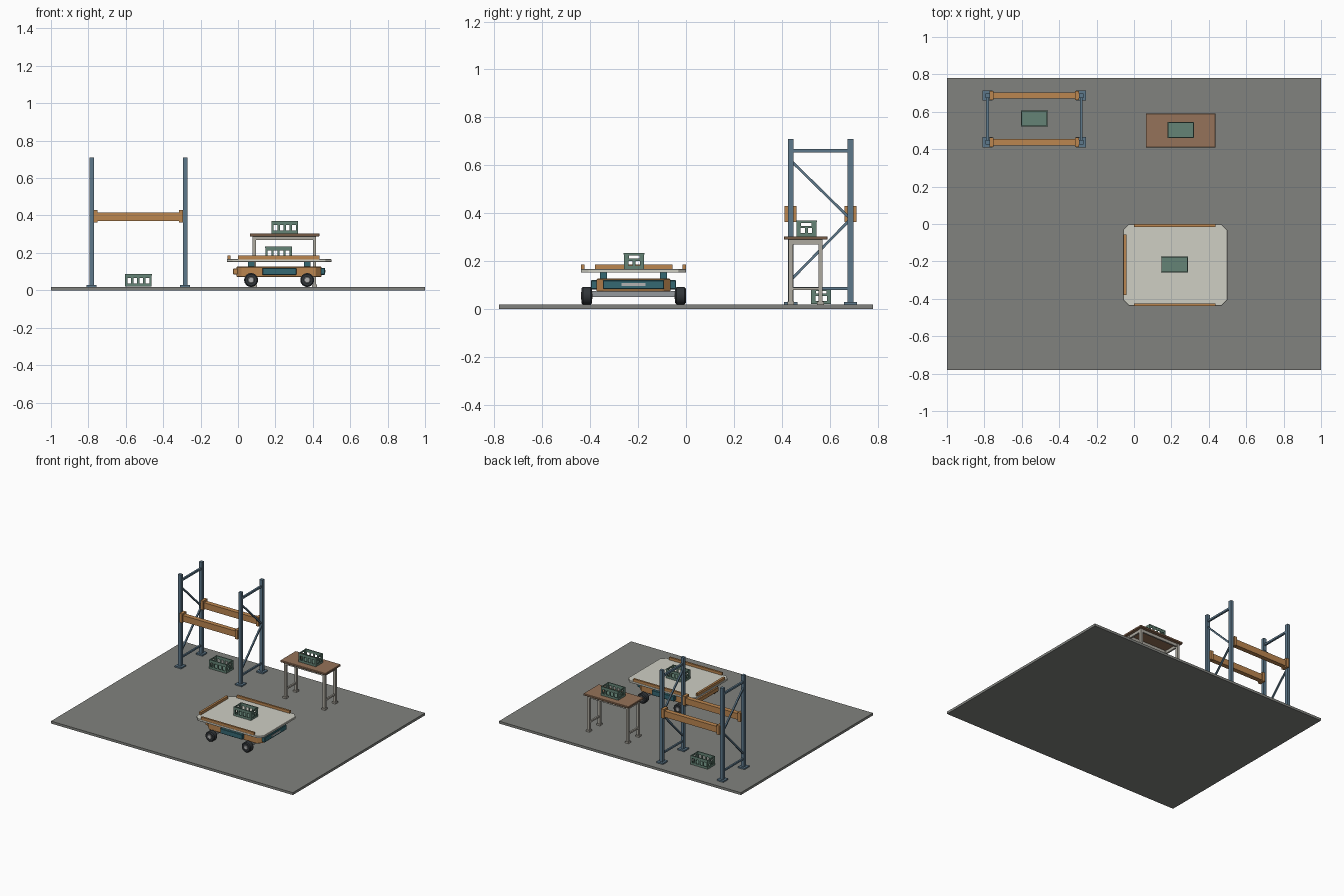
import bpy, bmesh
from math import pi
from mathutils import Vector, Matrix

if "Cube" in bpy.data.objects:
    bpy.data.objects.remove(bpy.data.objects["Cube"])

COL = dict(floor=(.22, .225, .21), blue=(.11, .19, .26), orange=(.5, .24, .08), wood=(.3, .17, .1),
           crate=(.13, .23, .18), leg=(.42, .4, .35), deck=(.62, .62, .55), teal=(.035, .14, .17),
           tyre=(.03, .035, .04), hub=(.45, .45, .45), metal=(.3, .32, .34))
MAT = {}
for n, c in COL.items():
    MAT[n] = bpy.data.materials.new(n)
    MAT[n].diffuse_color = (*c, 1)
FLOOR = 0.018


def finish(name, bm, col, bevel=0):
    bmesh.ops.recalc_face_normals(bm, faces=bm.faces)
    me = bpy.data.meshes.new(name)
    bm.to_mesh(me)
    bm.free()
    me.materials.append(MAT[col])
    ob = bpy.data.objects.new(name, me)
    bpy.context.collection.objects.link(ob)
    if bevel:
        m = ob.modifiers.new("bevel", 'BEVEL')
        m.width, m.segments = bevel, 1
    return ob


def add_box(bm, x0, x1, y0, y1, z0, z1):
    mat = Matrix.Translation(((x0 + x1) / 2, (y0 + y1) / 2, (z0 + z1) / 2)) @ \
        Matrix.Diagonal((x1 - x0, y1 - y0, z1 - z0, 1))
    bmesh.ops.create_cube(bm, size=1, matrix=mat)


def boxes(name, col, *bs, bevel=0):
    bm = bmesh.new()
    for b in bs:
        add_box(bm, *b)
    return finish(name, bm, col, bevel)


def bar(name, col, a, b, w):
    a, b = Vector(a), Vector(b)
    bm = bmesh.new()
    d = b - a
    mat = Matrix.Translation((a + b) / 2) @ d.to_track_quat('Z', 'X').to_matrix().to_4x4() @ \
        Matrix.Diagonal((w, w, d.length, 1))
    bmesh.ops.create_cube(bm, size=1, matrix=mat)
    return finish(name, bm, col)


def plate(name, col, x0, x1, y0, y1, z0, z1, c, bevel=0):
    # rectangle with cut corners, extruded upward
    pts = [(x0 + c, y0), (x1 - c, y0), (x1, y0 + c), (x1, y1 - c),
           (x1 - c, y1), (x0 + c, y1), (x0, y1 - c), (x0, y0 + c)]
    bm = bmesh.new()
    f = bm.faces.new([bm.verts.new((x, y, z0)) for x, y in pts])
    r = bmesh.ops.extrude_face_region(bm, geom=[f])
    bmesh.ops.translate(bm, vec=(0, 0, z1 - z0), verts=[v for v in r['geom'] if isinstance(v, bmesh.types.BMVert)])
    return finish(name, bm, col, bevel)


def lathe_y(name, col, profile, x, y, z, n=32):
    # profile of (radius, y offset), turned about the y axis
    bm = bmesh.new()
    vs = [bm.verts.new((r, o, 0)) for r, o in profile]
    es = [bm.edges.new(p) for p in zip(vs, vs[1:])]
    bmesh.ops.spin(bm, geom=vs + es, cent=(0, 0, 0), axis=(0, 1, 0), angle=2 * pi, steps=n)
    bmesh.ops.remove_doubles(bm, verts=bm.verts, dist=1e-5)
    bmesh.ops.translate(bm, vec=(x, y, z), verts=bm.verts)
    ob = finish(name, bm, col)
    bpy.context.view_layer.objects.active = ob
    ob.select_set(True)
    bpy.ops.object.shade_smooth_by_angle(angle=0.6)
    ob.select_set(False)


def crate(name, cx, cy, z):
    X, Y, H, t = .071, .042, .066, .005
    bs = [(-X, X, -Y, Y, 0, .005)]
    for s in (-1, 1):
        # long walls: strips and uprights leaving four windows
        y0, y1 = sorted((s * Y, s * (Y - t)))
        bs += [(-X, X, y0, y1, 0, .016), (-X, X, y0, y1, .046, H)]
        bs += [(x - w, x + w, y0, y1, .016, .046)
               for x, w in ((-.065, .006), (-.032, .006), (0, .006), (.032, .006), (.065, .006))]
        # short walls: hand slot above two windows
        x0, x1 = sorted((s * X, s * (X - t)))
        bs += [(x0, x1, -Y, Y, 0, .014), (x0, x1, -Y, Y, .034, .044), (x0, x1, -Y, Y, .055, H)]
        bs += [(x0, x1, y - w, y + w, .014, .034) for y, w in ((-.033, .009), (0, .006), (.033, .009))]
        bs += [(x0, x1, y - .01, y + .01, .044, .055) for y in (-.032, .032)]
    # top lip
        a, b = sorted((s * (Y + .0015), s * (Y - t)))
        bs.append((-X - .001, X + .001, a, b, H - .006, H + .001))
    ob = boxes(name, 'crate', *bs)
    ob.location = (cx, cy, z)


# floor slab
boxes("floor_slab", 'floor', (-1, 1, -.78, .78, 0, FLOOR))

# pallet rack
XS, YS = (-.783, -.283), (.437, .687)
for i, x in enumerate(XS):
    for j, y in enumerate(YS):
        boxes(f"rack_post_{i}{j}", 'blue', (x - .012, x + .012, y - .012, y + .012, FLOOR, .71))
        boxes(f"rack_foot_{i}{j}", 'blue', (x - .027, x + .027, y - .028, y + .028, FLOOR, .028))
        s = 1 if i == 0 else -1
        a, b = sorted((x + s * .01, x + s * .032))
        boxes(f"beam_connector_{i}{j}", 'orange', (a, b, y - .025, y + .025, .362, .43))
    for k, (za, zb, w) in enumerate(((.66, .66, .014), (.085, .085, .012), (.62, .375, .011), (.375, .12, .011))):
        bar(f"rack_brace_{i}{k}", 'blue', (x, YS[0] if k < 3 else YS[1], za), (x, YS[1] if k < 3 else YS[0], zb), w)
for j, y in enumerate(YS):
    boxes(f"rack_beam_{j}", 'orange', (-.765, -.301, y - .017, y + .017, .37, .416))

# work table
boxes("table_top", 'wood', (.063, .436, .409, .591, .289, .303), bevel=.002)
TX, TY = (.087, .409), (.438, .562)
for i, x in enumerate(TX):
    for j, y in enumerate(TY):
        boxes(f"table_leg_{i}{j}", 'leg', (x - .009, x + .009, y - .009, y + .009, FLOOR, .289))
        boxes(f"table_foot_{i}{j}", 'leg', (x - .014, x + .014, y - .014, y + .014, FLOOR, .03))
    boxes(f"table_side_rails_{i}", 'leg', (x - .006, x + .006, *TY, .268, .289), (x - .006, x + .006, *TY, .078, .09))
for j, y in enumerate(TY):
    boxes(f"table_apron_{j}", 'leg', (*TX, y - .006, y + .006, .268, .289))

# crates
crate("floor_crate", -.533, .564, FLOOR + .002)
crate("table_crate", .25, .503, .303)
crate("cart_crate", .217, -.217, .167)

# cart deck with three edge rails
plate("cart_deck", 'deck', -.059, .499, -.438, 0, .151, .167, .032, .002)
for j, y in enumerate((-.431, -.008)):
    boxes(f"deck_side_rail_{j}", 'orange', (0, .437, y - .007, y + .007, .166, .186))
boxes("deck_end_rail", 'orange', (-.057, -.041, -.38, -.057, .166, .186))

# cart chassis, side panels and bumpers
C = -.219
plate("cart_chassis", 'orange', -.008, .446, C - .154, C + .154, .072, .126, .03, .003)
boxes("rear_bumper", 'orange', (-.026, 0, C - .13, C + .13, .085, .117), bevel=.003)
boxes("front_bumper", 'teal', (.44, .465, C - .128, C + .128, .083, .12), bevel=.003)
boxes("front_lamp", 'hub', (.464, .468, C - .05, C + .05, .096, .108))
for s in (-1, 1):
    a, b = sorted((C + s * .15, C + s * .178))
    boxes(f"side_panel_{s}", 'teal', (.13, .312, a, b, .082, .12), bevel=.003)

# lift columns, axles and wheels
for i, x in enumerate((.07, .37)):
    boxes(f"axle_{i}", 'metal', (x - .013, x + .013, C - .18, C + .18, .05, .074))
    for s in (-1, 1):
        boxes(f"lift_column_{i}{s}", 'teal', (x - .017, x + .017, C + s * .125 - .015, C + s * .125 + .015, .12, .153))
        y = C + s * .196
        R, h = .037, .022
        lathe_y(f"tyre_{i}{s}", 'tyre', [(.017, -h), (R - .006, -h), (R, -h + .006), (R, h - .006), (R - .006, h),
                                         (.017, h), (.017, -h)], x, y, FLOOR + R)
        lathe_y(f"hub_{i}{s}", 'hub', [(0, -h - .002), (.014, -h - .002), (.019, -h + .002), (.019, h - .002),
                                       (.014, h + .002), (0, h + .002)], x, y, FLOOR + R)

for m in bpy.data.materials:
    if m.users and not m.is_grease_pencil:
        m.use_nodes = True
        m.node_tree.nodes["Principled BSDF"].inputs["Base Color"].default_value = m.diffuse_color
